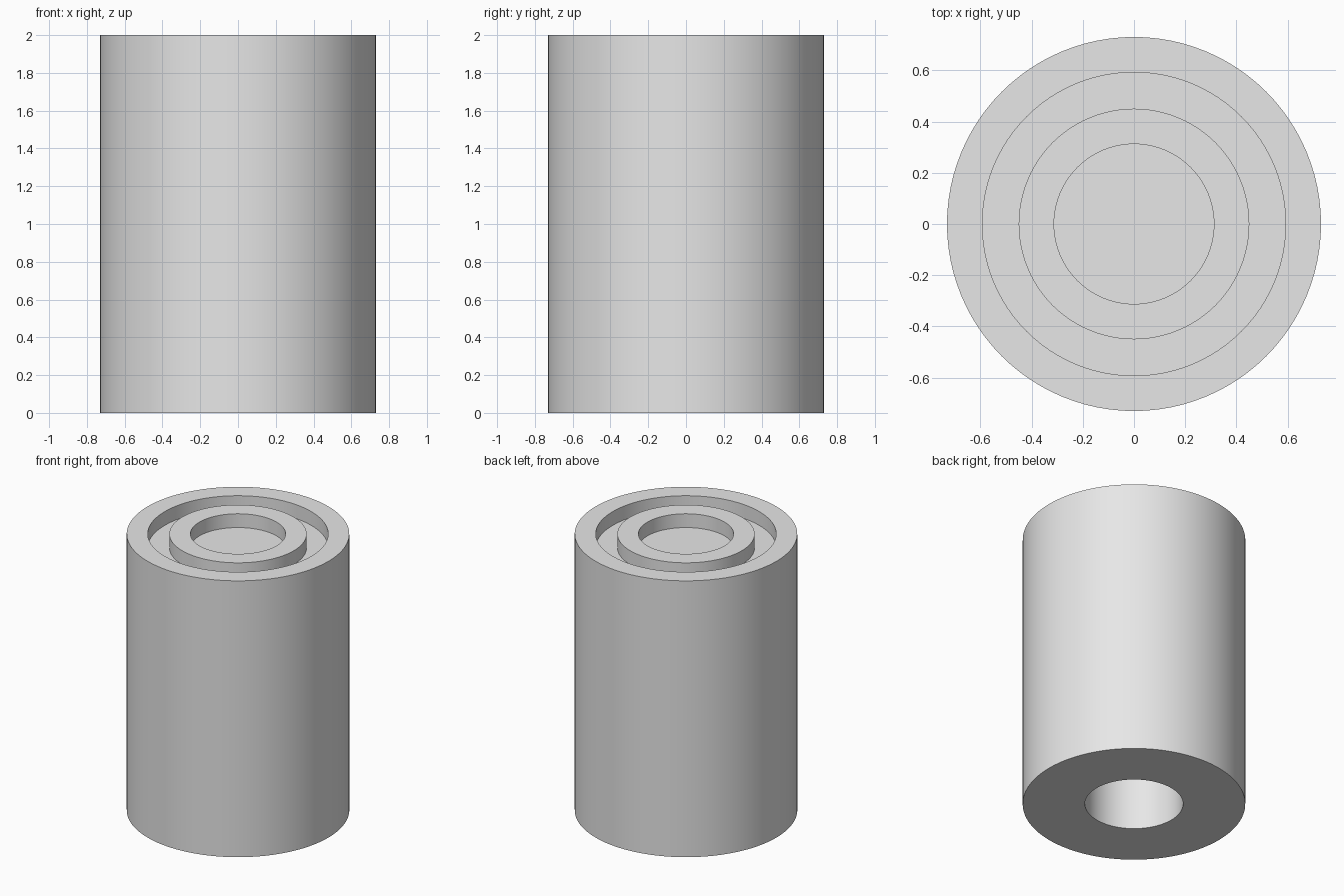
import bpy
import bmesh
import math

cube = bpy.data.objects.get("Cube")
if cube:
    bpy.data.objects.remove(cube, do_unlink=True)

GREY = (0.8, 0.8, 0.8, 1.0)
material = bpy.data.materials.new("light_grey")
material.use_nodes = True
material.diffuse_color = GREY
material.node_tree.nodes["Principled BSDF"].inputs["Base Color"].default_value = GREY


def lathe(name, profile, sides=96):
    """Turn a (radius, height) profile around the z axis."""
    bm = bmesh.new()
    verts = [bm.verts.new((r, 0, z)) for r, z in profile]
    edges = [bm.edges.new(pair) for pair in zip(verts, verts[1:])]
    bmesh.ops.spin(bm, geom=verts + edges, axis=(0, 0, 1), cent=(0, 0, 0),
                   angle=2 * math.pi, steps=sides, use_merge=True)
    bmesh.ops.remove_doubles(bm, verts=bm.verts, dist=1e-5)
    bmesh.ops.recalc_face_normals(bm, faces=bm.faces)
    mesh = bpy.data.meshes.new(name)
    bm.to_mesh(mesh)
    bm.free()
    mesh.materials.append(material)
    obj = bpy.data.objects.new(name, mesh)
    bpy.context.collection.objects.link(obj)
    bpy.ops.object.select_all(action="DESELECT")
    obj.select_set(True)
    bpy.context.view_layer.objects.active = obj
    bpy.ops.object.shade_smooth_by_angle(angle=math.radians(30))
    return obj


HEIGHT, FLOOR, BORE_TOP = 2.0, 1.9, 1.8
OUTER, GROOVE_OUT, GROOVE_IN, RECESS, BORE = 0.73, 0.592, 0.45, 0.312, 0.322

# Cylinder with a ring groove and round recess on top, and a blind bore below
lathe("grooved_cylinder", [
    (0, FLOOR), (RECESS, FLOOR), (RECESS, HEIGHT),
    (GROOVE_IN, HEIGHT), (GROOVE_IN, FLOOR),
    (GROOVE_OUT, FLOOR), (GROOVE_OUT, HEIGHT),
    (OUTER, HEIGHT), (OUTER, 0),
    (BORE, 0), (BORE, BORE_TOP), (0, BORE_TOP),
])
